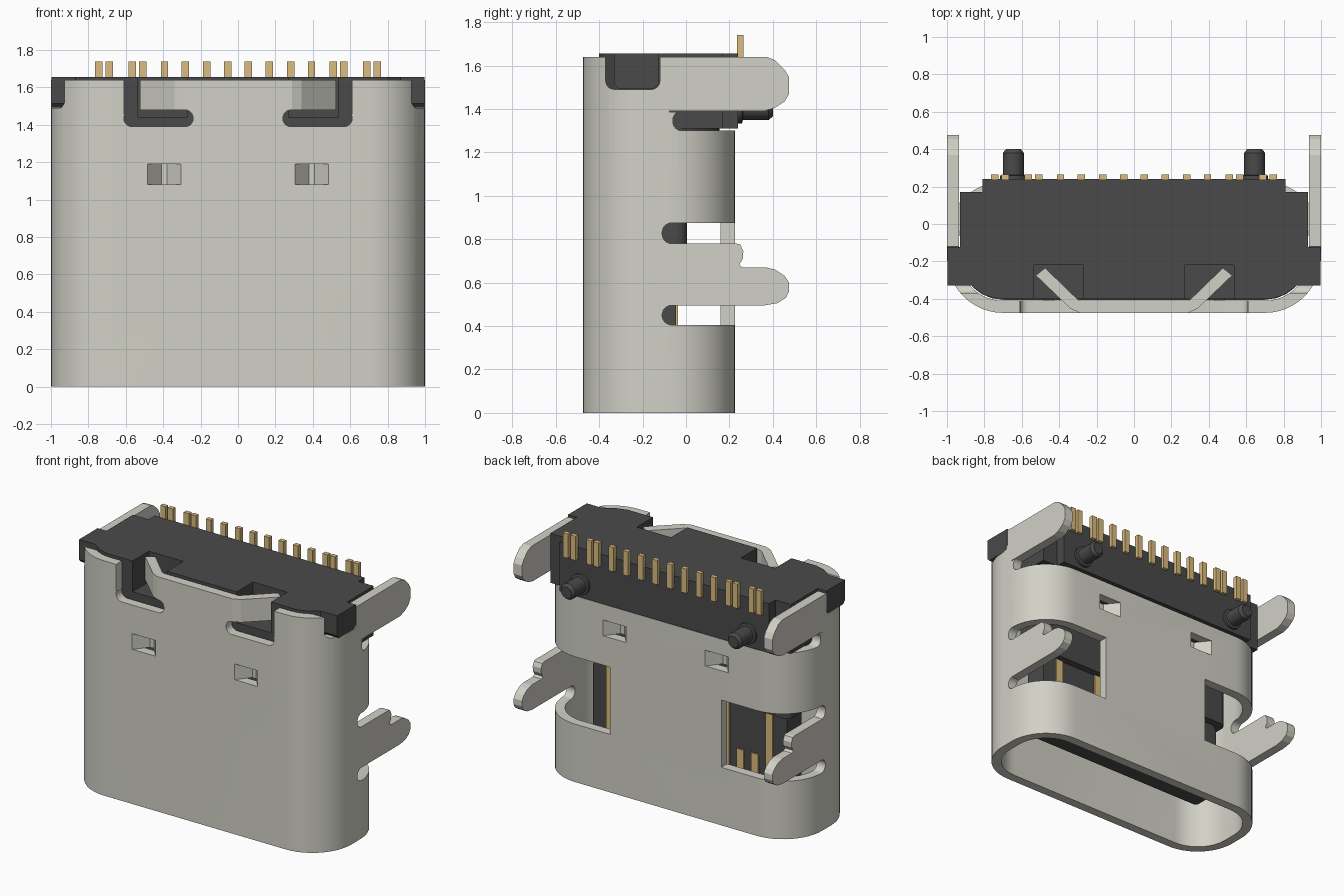
import bpy, bmesh, math
from mathutils import Vector

if "Cube" in bpy.data.objects:
    bpy.data.objects.remove(bpy.data.objects["Cube"], do_unlink=True)


def material(name, rgb):
    m = bpy.data.materials.new(name)
    m.use_nodes = True
    m.diffuse_color = (*rgb, 1)
    m.node_tree.nodes["Principled BSDF"].inputs["Base Color"].default_value = (*rgb, 1)
    return m


METAL = material("pale metal", (0.645, 0.638, 0.572))
BLACK = material("black plastic", (0.068, 0.068, 0.068))
GOLD = material("gold contact", (0.708, 0.503, 0.209))


def finish(name, bm, mat):
    bmesh.ops.recalc_face_normals(bm, faces=bm.faces)
    me = bpy.data.meshes.new(name)
    bm.to_mesh(me)
    bm.free()
    ob = bpy.data.objects.new(name, me)
    bpy.context.collection.objects.link(ob)
    if mat:
        me.materials.append(mat)
    return ob


def place(p, t, axis):
    return {"x": (t, p[0], p[1]), "y": (p[0], t, p[1]), "z": (p[0], p[1], t)}[axis]


def prism(name, pts, lo, hi, axis, mat=None):
    """Extrude a flat outline along an axis."""
    bm = bmesh.new()
    f = bm.faces.new([bm.verts.new(place(p, lo, axis)) for p in pts])
    ext = bmesh.ops.extrude_face_region(bm, geom=[f])["geom"]
    step = Vector(place((0, 0), hi - lo, axis))
    bmesh.ops.translate(bm, vec=step, verts=[v for v in ext if isinstance(v, bmesh.types.BMVert)])
    return finish(name, bm, mat)


def rounded(a0, b0, a1, b1, r=0.0, n=6):
    """Outline of a rectangle with rounded corners."""
    if r == 0:
        return [(a0, b0), (a1, b0), (a1, b1), (a0, b1)]
    pts = []
    for k, (ca, cb) in enumerate([(a1 - r, b1 - r), (a0 + r, b1 - r), (a0 + r, b0 + r), (a1 - r, b0 + r)]):
        for i in range(n + 1):
            t = math.pi / 2 * (k + i / n)
            pts.append((ca + r * math.cos(t), cb + r * math.sin(t)))
    return pts


def cut(ob, pts, lo, hi, axis):
    """Subtract an extruded outline from an object."""
    cutter = prism("cutter", pts, min(lo, hi), max(lo, hi), axis)
    cutter.hide_render = True
    mod = ob.modifiers.new("cut", "BOOLEAN")
    mod.operation, mod.solver, mod.object = "DIFFERENCE", "EXACT", cutter
    bpy.context.view_layer.objects.active = ob
    bpy.ops.object.modifier_apply(modifier=mod.name)
    bpy.data.objects.remove(cutter, do_unlink=True)


def smooth(ob):
    bpy.ops.object.select_all(action="DESELECT")
    ob.select_set(True)
    bpy.context.view_layer.objects.active = ob
    bpy.ops.object.shade_smooth_by_angle(angle=math.radians(30))


# Shell: rounded sheet-metal tube
T = 0.065
outer = rounded(-1, -0.475, 1, 0.225, 0.3, 12)
inner = rounded(-1 + T, -0.475 + T, 1 - T, 0.225 - T, 0.3 - T, 12)
bm = bmesh.new()
rings = [[bm.verts.new((*p, z)) for p in loop] for loop, z in
         [(outer, 0), (outer, 1.64), (inner, 1.64), (inner, 0)]]
n = len(outer)
for k in range(4):
    a, b = rings[k], rings[(k + 1) % 4]
    for i in range(n):
        j = (i + 1) % n
        bm.faces.new((a[i], a[j], b[j], b[i]))
shell = finish("shell", bm, METAL)

# Open upper back, with round-ended slots below the upper tabs
cut(shell, rounded(-0.06, 1.30, 0.6, 1.39, 0.04), -1.2, 1.2, "x")
cut(shell, rounded(-0.075, 1.385, 0.6, 2), -1.2, 1.2, "x")
# Notches for the housing ears
cut(shell, rounded(-0.37, 1.49, -0.12, 2, 0.04), -1.2, 1.2, "x")
DIMPLE_X, DIMPLE_W = 0.395, 0.09
for s in (-1, 1):
    # Rear corner windows and the slots either side of the lower tabs
    cut(shell, rounded(-0.075, 0.42, 0.6, 0.86), s * 0.43, s * 1.2, "x")
    cut(shell, rounded(-0.11, 0.405, 0.6, 0.495, 0.044), s * 0.43, s * 1.2, "x")
    cut(shell, rounded(-0.11, 0.78, 0.6, 0.875, 0.044), s * 0.43, s * 1.2, "x")
    # L-shaped front slots
    xa, xb = sorted((s * 0.24, s * 0.61))
    cut(shell, rounded(xa, 1.39, xb, 1.48, 0.044), -0.6, -0.3, "y")
    xa, xb = sorted((s * 0.29, s * 0.61))
    cut(shell, rounded(xa, 1.43, xb, 2, 0.035), -0.6, -0.3, "y")
    # Dimple openings, front and back
    c = s * DIMPLE_X
    cut(shell, rounded(c - DIMPLE_W, 1.08, c + DIMPLE_W, 1.19), -0.6, -0.35, "y")
    cut(shell, rounded(c - DIMPLE_W, 1.08, c + DIMPLE_W, 1.19), 0.1, 0.4, "y")
smooth(shell)

# Mounting tabs in the plane of the shell sides
upper_tab = [(-0.075, 1.39), (0.36, 1.39), (0.41, 1.405), (0.455, 1.435), (0.475, 1.47), (0.475, 1.545),
             (0.455, 1.58), (0.41, 1.625), (0.37, 1.64), (-0.075, 1.64)]
lower_tab = [(-0.075, 0.495), (0.36, 0.495), (0.42, 0.505), (0.46, 0.53), (0.475, 0.56), (0.475, 0.60),
             (0.455, 0.63), (0.41, 0.66), (0.37, 0.67), (0.26, 0.67), (0.245, 0.683), (0.262, 0.71),
             (0.264, 0.745), (0.25, 0.775), (0.23, 0.78), (-0.075, 0.78)]
front_tab = [(0.29, -0.475), (0.34, -0.452), (0.525, -0.275), (0.475, -0.235), (0.30, -0.405), (0.29, -0.41)]
for s, side in ((-1, "right"), (1, "left")):
    lo, hi = sorted((s * (1 - T), s))
    prism("upper_tab_" + side, upper_tab, lo, hi, "x", METAL)
    prism("lower_tab_" + side, lower_tab, lo, hi, "x", METAL)
    prism("front_bent_tab_" + side, [(s * x, y) for x, y in front_tab], 1.48, 1.64, "z", METAL)
    # V-shaped pressed dimples
    vee = [(-0.09, 0), (-0.015, 0.09), (0.015, 0.09), (0.09, 0),
           (0.09, T), (0.03, 0.14), (-0.03, 0.14), (-0.09, T)]
    for face, y0, d in (("front", -0.475, 1), ("back", 0.225, -1)):
        prism(f"dimple_{face}_{side}", [(s * DIMPLE_X + x, y0 + d * y) for x, y in vee], 1.08, 1.19, "z", METAL)

# Plastic housing
half = [(0.81, 0.24), (0.81, 0.17), (0.93, 0.17), (0.93, -0.2), (0.915, -0.26), (0.865, -0.335),
        (0.80, -0.38), (0.73, -0.40)]
outline = half + [(-x, y) for x, y in reversed(half)]
housing = prism("housing", outline, 1.31, 1.655, "z", BLACK)
for s in (-1, 1):
    xa, xb = sorted((s * 0.27, s * 0.535))
    cut(housing, rounded(xa, 1.44, xb, 2), -0.6, -0.22, "y")
for s, side in ((-1, "right"), (1, "left")):
    lo, hi = sorted((s * 0.86, s * 0.998))
    ear = [(-0.33, 1.655), (-0.33, 1.515), (-0.31, 1.493), (-0.15, 1.493), (-0.124, 1.515), (-0.124, 1.655)]
    prism("housing_ear_" + side, ear, lo, hi, "x", BLACK)
prism("housing_plug", rounded(-0.93, -0.405, 0.93, 0.155, 0.23), 1.20, 1.31, "z", BLACK)
prism("tongue_base", rounded(-0.80, -0.255, 0.80, 0.005, 0.05), 0.75, 1.20, "z", BLACK)
prism("tongue", rounded(-0.75, 0.20, 0.75, 0.76, 0.06), -0.205, -0.045, "y", BLACK)

# Contact strips on both faces of the tongue
for i in range(12):
    x = (i - 5.5) * 0.112
    top = 0.75 if i in (0, 3, 8, 11) else 0.42
    for face, y in (("back", -0.045), ("front", -0.213)):
        prism(f"contact_{face}_{i + 1}", rounded(x - 0.028, 0.27, x + 0.028, top), y, y + 0.008, "y", GOLD)

# Solder pins along the back edge
pin_x = [0.056, 0.168, 0.281, 0.393, 0.509, 0.565, 0.688, 0.745]
for i, x in enumerate([-v for v in reversed(pin_x)] + pin_x):
    prism(f"solder_pin_{i + 1}", rounded(x - 0.02, 0.235, x + 0.02, 0.265), 1.57, 1.74, "z", GOLD)

# Locating pegs: collar, shaft and chamfered tip turned around y
peg = [(0, 0.22), (0.072, 0.22), (0.072, 0.258), (0.056, 0.262), (0.056, 0.38), (0.04, 0.40), (0, 0.40)]
for s, side in ((-1, "right"), (1, "left")):
    bm = bmesh.new()
    vs = [bm.verts.new((s * 0.645 + r, y, 1.405)) for r, y in peg]
    es = [bm.edges.new(e) for e in zip(vs, vs[1:])]
    bmesh.ops.spin(bm, geom=vs + es, cent=(s * 0.645, 0, 1.405), axis=(0, 1, 0),
                   angle=2 * math.pi, steps=24)
    bmesh.ops.remove_doubles(bm, verts=bm.verts, dist=0.0005)
    smooth(finish("locating_peg_" + side, bm, BLACK))
